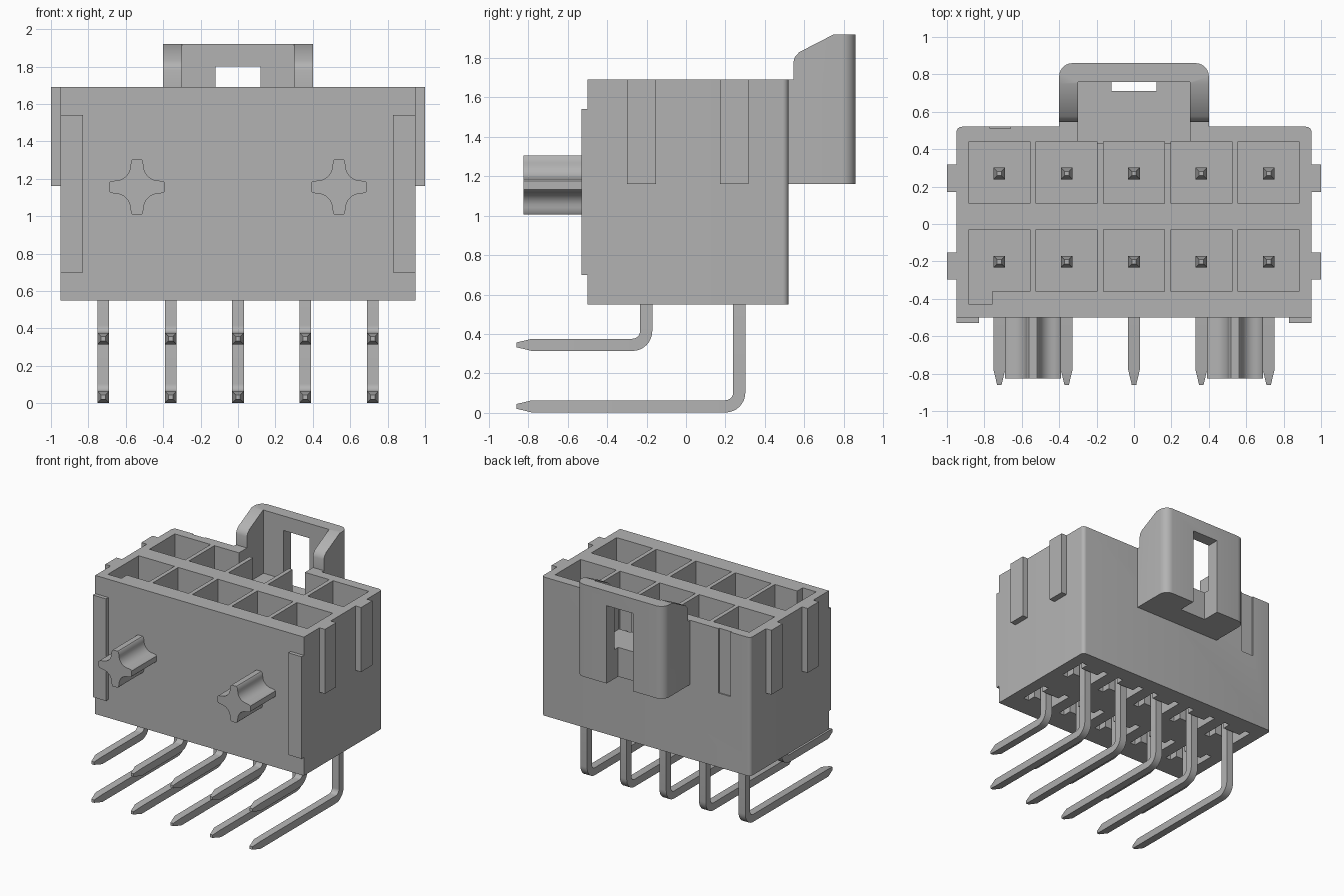
import bpy, bmesh, math
from mathutils import Vector

if "Cube" in bpy.data.objects:
    bpy.data.objects.remove(bpy.data.objects["Cube"])

grey = bpy.data.materials.new("plain grey")
grey.use_nodes = True
COL = (0.45, 0.45, 0.45, 1)
grey.diffuse_color = COL
grey.node_tree.nodes["Principled BSDF"].inputs["Base Color"].default_value = COL


def finish(bm, name):
    bmesh.ops.recalc_face_normals(bm, faces=bm.faces)
    me = bpy.data.meshes.new(name)
    bm.to_mesh(me)
    bm.free()
    me.materials.append(grey)
    ob = bpy.data.objects.new(name, me)
    bpy.context.collection.objects.link(ob)
    return ob


def add_prism(bm, poly, axis, lo, hi):
    """Extrude a 2D outline along x (outline yz), y (outline xz) or z (outline xy)."""
    place = {"x": lambda a, b, c: (c, a, b), "y": lambda a, b, c: (a, c, b),
             "z": lambda a, b, c: (a, b, c)}[axis]
    ends = [[bm.verts.new(place(a, b, c)) for a, b in poly] for c in (lo, hi)]
    n = len(poly)
    for ring in ends:
        bm.faces.new(ring)
    for i in range(n):
        j = (i + 1) % n
        bm.faces.new((ends[0][i], ends[0][j], ends[1][j], ends[1][i]))


def rect(x0, x1, y0, y1):
    return [(x0, y0), (x1, y0), (x1, y1), (x0, y1)]


def prism(name, poly, axis, lo, hi):
    bm = bmesh.new()
    add_prism(bm, poly, axis, lo, hi)
    return finish(bm, name)


def arc(cx, cy, r, a0, a1, n=6):
    return [(cx + r * math.cos(math.radians(a0 + (a1 - a0) * i / n)),
             cy + r * math.sin(math.radians(a0 + (a1 - a0) * i / n))) for i in range(n + 1)]


def cut(ob, cutter):
    """Subtract the cutter, bake the result and delete the cutter."""
    mod = ob.modifiers.new("cut", "BOOLEAN")
    mod.operation, mod.solver, mod.object = "DIFFERENCE", "EXACT", cutter
    bpy.context.view_layer.update()
    dg = bpy.context.evaluated_depsgraph_get()
    me = bpy.data.meshes.new_from_object(ob.evaluated_get(dg))
    ob.modifiers.clear()
    ob.data = me
    bpy.data.objects.remove(cutter)


def smooth(ob):
    bpy.ops.object.select_all(action="DESELECT")
    ob.select_set(True)
    bpy.context.view_layer.objects.active = ob
    bpy.ops.object.shade_smooth_by_angle(angle=math.radians(35))


COLS = [-0.72, -0.36, 0, 0.36, 0.72]
BOTTOM, TOP, FLOOR = 0.55, 1.69, 0.78

# Housing with rounded rear corners
outline = ([(-0.95, -0.5), (0.95, -0.5)] + arc(0.92, 0.49, 0.03, 0, 90)
           + arc(-0.92, 0.49, 0.03, 90, 180))
housing = prism("housing", outline, "z", BOTTOM, TOP)

# Ten terminal cavities, the first with a key slot
bm = bmesh.new()
for x in COLS:
    a, b = x - 0.163, x + 0.163
    add_prism(bm, rect(a, b, 0.11, 0.44), "z", FLOOR, 1.8)
    front = rect(a, b, -0.36, -0.03)
    if x == COLS[0]:
        front = [(a, -0.43), (-0.76, -0.43), (-0.76, -0.36), (b, -0.36), (b, -0.03), (a, -0.03)]
    add_prism(bm, front, "z", FLOOR, 1.8)
cut(housing, finish(bm, "cavity_cutter"))

# I-shaped recesses around the pins underneath
bm = bmesh.new()
for x in COLS:
    for y in (-0.2, 0.27):
        half = [(0.13, 0.12), (0.08, 0.12), (0.08, 0.05)]
        quad = half + [(-p, q) for p, q in reversed(half)]
        shape = quad + [(-p, -q) for p, q in quad]
        add_prism(bm, [(x + p, y + q) for p, q in shape], "z", 0.4, 0.65)
cut(housing, finish(bm, "recess_cutter"))

# Rear wall opening behind the latch, and shallow rear groove
cut(housing, prism("opening_cutter", rect(-0.3, 0.3, 0.43, 0.6), "z", 1.4, 1.8))
cut(housing, prism("groove_cutter", rect(-0.77, -0.66, 0.51, 0.6), "z", 1.16, 1.8))
smooth(housing)

# Latch bracket: rounded block, hollowed, windowed and sloped
outline = ([(-0.4, 0.515), (0.4, 0.515)] + arc(0.33, 0.79, 0.07, 0, 90)
           + arc(-0.33, 0.79, 0.07, 90, 180))
latch = prism("latch_bracket", outline, "z", 1.16, 1.92)
cut(latch, prism("hollow_cutter", rect(-0.3, 0.3, 0.4, 0.76), "z", 1.4, 2.1))
cut(latch, prism("window_cutter", rect(-0.12, 0.12, 0.71, 0.95), "z", 1.0, 1.8))
slope = [(0.4, TOP), (0.545, TOP), (0.545, 1.78), (0.552, 1.805), (0.575, 1.83),
         (0.75, 1.92), (0.75, 2.1), (0.4, 2.1)]
cut(latch, prism("slope_cutter", slope, "x", -0.6, 0.6))
smooth(latch)

# Mirrored side ribs, front edge plates and cross-shaped pegs
for side, s in (("left", 1), ("right", -1)):
    for place, y in (("front", -0.225), ("rear", 0.245)):
        prism(f"{side}_{place}_rib", rect(*sorted((s * 0.94, s * 1.0)), y - 0.073, y + 0.073),
              "z", 1.16, TOP)
    prism(f"{side}_edge_plate", rect(*sorted((s * 0.83, s * 0.95)), 0.7, 1.54), "y", -0.53, -0.49)
    cross = []
    for k in range(4):
        c, d = round(math.cos(k * math.pi / 2)), round(math.sin(k * math.pi / 2))
        quarter = [(0.15, -0.022), (0.15, 0.022), (0.142, 0.03)] + arc(0.115, 0.115, 0.08, 270, 180, 8) \
            + [(0.03, 0.142)]
        cross += [(c * p - d * q, d * p + c * q) for p, q in quarter]
    smooth(prism(f"{side}_peg", [(s * 0.54 + p, 1.155 + q) for p, q in cross], "y", -0.825, -0.49))


def pin(name, x, y, z):
    """Square wire swept from the mating tip, down and round the bend to the front tip."""
    h, r = 0.031, 0.07
    path = [(y, 1.3, 0, 0.012), (y, 1.22, 0, h)]
    for i in range(9):
        t = math.pi / 2 * i / 8
        path.append((y - r + r * math.cos(t), z + r - r * math.sin(t), t, h))
    path += [(-0.78, z, math.pi / 2, h), (-0.86, z, math.pi / 2, 0.012)]
    bm = bmesh.new()
    rings = []
    for py, pz, t, w in path:
        n = Vector((0, math.cos(t), -math.sin(t)))
        rings.append([bm.verts.new(Vector((x + u * w, py, pz)) + n * v * w)
                      for u, v in ((-1, -1), (1, -1), (1, 1), (-1, 1))])
    for a, b in zip(rings, rings[1:]):
        for i in range(4):
            j = (i + 1) % 4
            bm.faces.new((a[i], a[j], b[j], b[i]))
    bm.faces.new(rings[0])
    bm.faces.new(rings[-1])
    smooth(finish(bm, name))


# Two rows of bent pins
for i, x in enumerate(COLS):
    pin(f"front_pin_{i + 1}", x, -0.202, 0.345)
    pin(f"rear_pin_{i + 1}", x, 0.27, 0.033)
